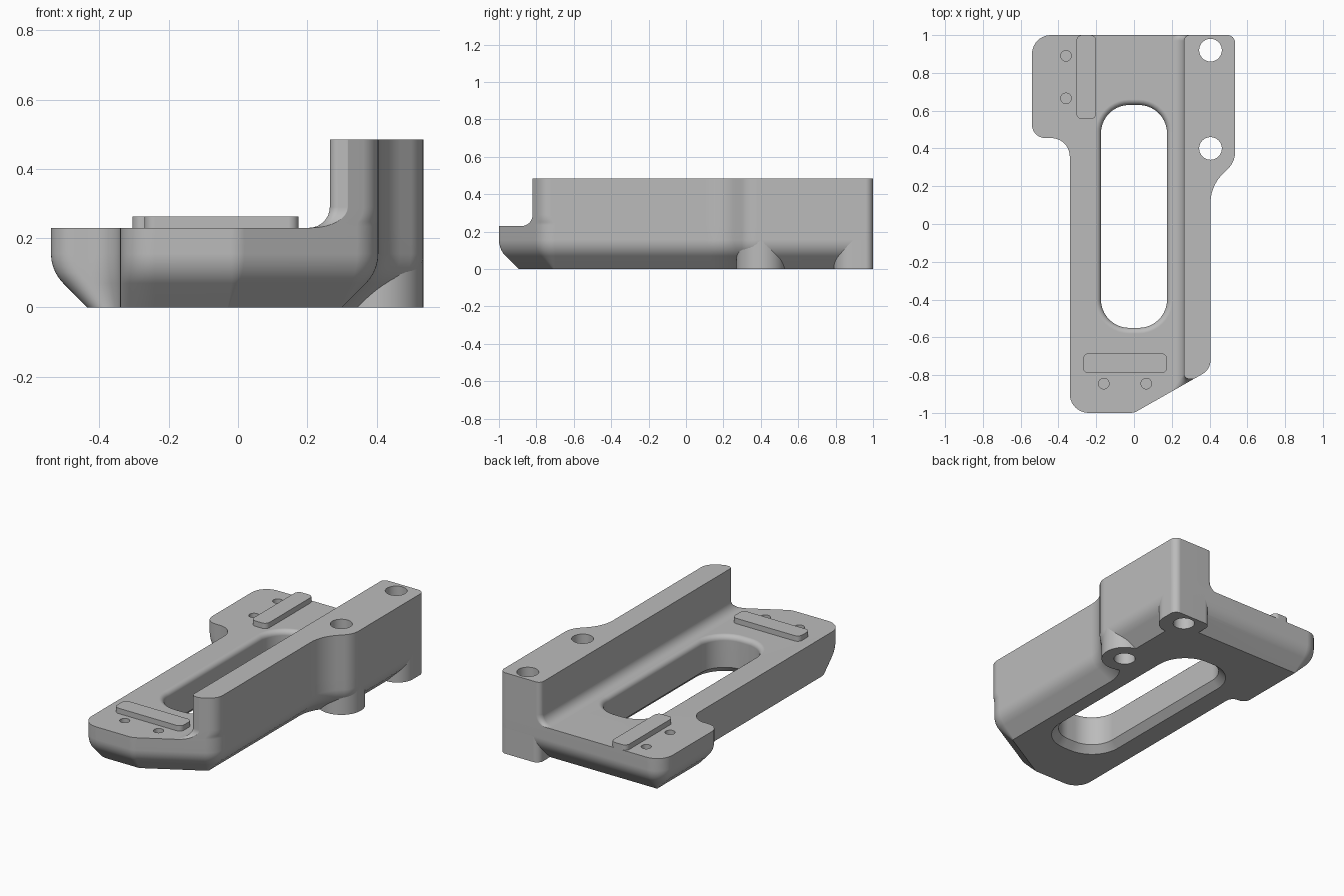
import bpy, bmesh
from math import sin, cos, tan, radians
from mathutils import Vector, Matrix

old = bpy.data.objects.get("Cube")
if old:
    bpy.data.objects.remove(old)

grey = bpy.data.materials.new("plain grey")
grey.use_nodes = True
grey.diffuse_color = (0.5, 0.5, 0.5, 1)
grey.node_tree.nodes["Principled BSDF"].inputs["Base Color"].default_value = (0.5, 0.5, 0.5, 1)


def outline(corners, flags, d, steps=10):
    """Rounded polygon whose flagged edges are moved inward by d."""
    pts = [Vector(c[:2]) for c in corners]
    n = len(pts)
    dirs = [(pts[(i + 1) % n] - pts[i]).normalized() for i in range(n)]
    moved = []
    for i in range(n):
        a, b = dirs[i - 1], dirs[i]
        pa = pts[i] + Vector((-a.y, a.x)) * d * flags[i - 1]
        pb = pts[i] + Vector((-b.y, b.x)) * d * flags[i]
        moved.append(pa + a * ((pb - pa).cross(b) / a.cross(b)))
    loop = []
    for i, p in enumerate(moved):
        a, b = dirs[i - 1], dirs[i]
        turn = -a.angle_signed(b)
        side = 1 if turn > 0 else -1
        bulge = tan(abs(turn) / 2)
        r = max(corners[i][2] - side * d * min(flags[i - 1], flags[i]), 0.004)
        room = 0.49 * min((p - moved[i - 1]).length, (moved[(i + 1) % n] - p).length)
        r = min(r, room / bulge)
        start = p - a * r * bulge
        centre = start + Vector((-a.y, a.x)) * r * side
        for k in range(steps + 1):
            loop.append(centre + Matrix.Rotation(turn * k / steps, 2) @ (start - centre))
    return loop


def loft(name, corners, flags, levels):
    """Stack outlines at (height, inset) levels into a closed solid."""
    bm = bmesh.new()
    rings = [[bm.verts.new((p.x, p.y, z)) for p in outline(corners, flags, d)] for z, d in levels]
    for low, high in zip(rings, rings[1:]):
        for i in range(len(low)):
            j = (i + 1) % len(low)
            bm.faces.new((low[i], low[j], high[j], high[i]))
    bm.faces.new(rings[0][::-1])
    bm.faces.new(rings[-1])
    mesh = bpy.data.meshes.new(name)
    bm.to_mesh(mesh)
    bm.free()
    mesh.materials.append(grey)
    ob = bpy.data.objects.new(name, mesh)
    bpy.context.collection.objects.link(ob)
    return ob


def box(x0, x1, y0, y1, r, front_r=None):
    f = r if front_r is None else front_r
    return [(x0, y0, f), (x1, y0, f), (x1, y1, r), (x0, y1, r)]


def cylinder(name, x, y, r, z0, z1):
    bpy.ops.mesh.primitive_cylinder_add(vertices=48, radius=r, depth=z1 - z0,
                                        location=(x, y, (z0 + z1) / 2))
    ob = bpy.context.object
    ob.name = name
    ob.data.materials.append(grey)
    return ob


TOP, WALL_TOP = 0.23, 0.485
ALL = [1] * 4

# base plate with chamfered underside on its outer edges
plate_corners = [(-0.34, -1, 0.1), (0, -1, 0.08), (0.405, -0.77, 0.12), (0.405, 0.2, 0.25),
                 (0.535, 0.33, 0.12), (0.535, 1, 0.04), (-0.54, 1, 0.1),
                 (-0.54, 0.455, 0.07), (-0.34, 0.455, 0.1)]
plate_levels = [(0, 0.105)]
for k in range(6):
    t = radians(45 - 9 * k)
    plate_levels.append((0.155 - 0.12 * sin(t), 0.12 * (1 - cos(t))))
plate_levels.append((TOP, 0))
plate = loft("base_plate", plate_corners, [1, 1, 1, 1, 1, 1, 1, 0, 0], plate_levels)

# upright side wall with a filleted foot
wall_corners = [(0.265, -0.82, 0.03), (0.317, -0.82, 0)] + plate_corners[2:6] + [(0.265, 1, 0.03)]
wall_levels = []
for k in range(9):
    t = radians(90 * k / 8)
    wall_levels.append((TOP + 0.06 * (1 - cos(t)), 0.06 * (sin(t) - 1)))
wall_levels.append((WALL_TOP, 0))
wall = loft("side_wall", wall_corners, [1, 0, 0, 0, 0, 0, 1], wall_levels)

# bosses that carry the bolt holes down to the floor
mid_boss = cylinder("middle_boss", 0.405, 0.4, 0.13, 0, 0.2)
back_boss = loft("back_boss", box(0.275, 0.535, 0.79, 1, 0.04, 0.13), ALL, [(0, 0), (0.2, 0)])

# raised locating pads
pads = [loft("front_pad", box(-0.27, 0.175, -0.79, -0.685, 0.03), ALL, [(TOP - 0.02, 0), (0.262, 0)]),
        loft("back_pad", box(-0.305, -0.2, 0.555, 1, 0.03), ALL, [(TOP - 0.02, 0), (0.262, 0)])]

# slot cutter: chamfered below, rounded above
slot_levels = [(-0.02, -0.04), (0, -0.04), (0.04, 0)]
for k in range(6):
    t = radians(18 * k)
    slot_levels.append((TOP - 0.03 + 0.03 * sin(t), -0.03 * (1 - cos(t))))
slot_levels.append((TOP + 0.02, -0.03))
slot = loft("slot_cutter", box(-0.175, 0.175, -0.55, 0.63, 0.15), ALL, slot_levels)

# hole cutters
bolts = [cylinder("bolt_cutter", 0.405, y, 0.06, -0.1, 0.6) for y in (0.4, 0.92)]
pins = [cylinder("pin_cutter", x, y, 0.028, 0.13, 0.3)
        for x, y in ((-0.36, 0.89), (-0.36, 0.665), (-0.16, -0.845), (0.065, -0.845))]


def cut(ob, cutters):
    bpy.context.view_layer.objects.active = ob
    for c in cutters:
        m = ob.modifiers.new("cut", "BOOLEAN")
        m.operation, m.solver, m.object = "DIFFERENCE", "EXACT", c
        bpy.ops.object.modifier_apply(modifier=m.name)


cut(plate, [slot] + bolts + pins)
cut(wall, bolts)
cut(mid_boss, bolts[:1])
cut(back_boss, bolts[1:])
for c in [slot] + bolts + pins:
    bpy.data.objects.remove(c)

# smooth curved faces while keeping crisp edges
for ob in [plate, wall, mid_boss, back_boss] + pads:
    bpy.ops.object.select_all(action="DESELECT")
    ob.select_set(True)
    bpy.context.view_layer.objects.active = ob
    bpy.ops.object.shade_smooth_by_angle(angle=radians(28))
    w = ob.modifiers.new("weighted normals", "WEIGHTED_NORMAL")
    w.keep_sharp = True
